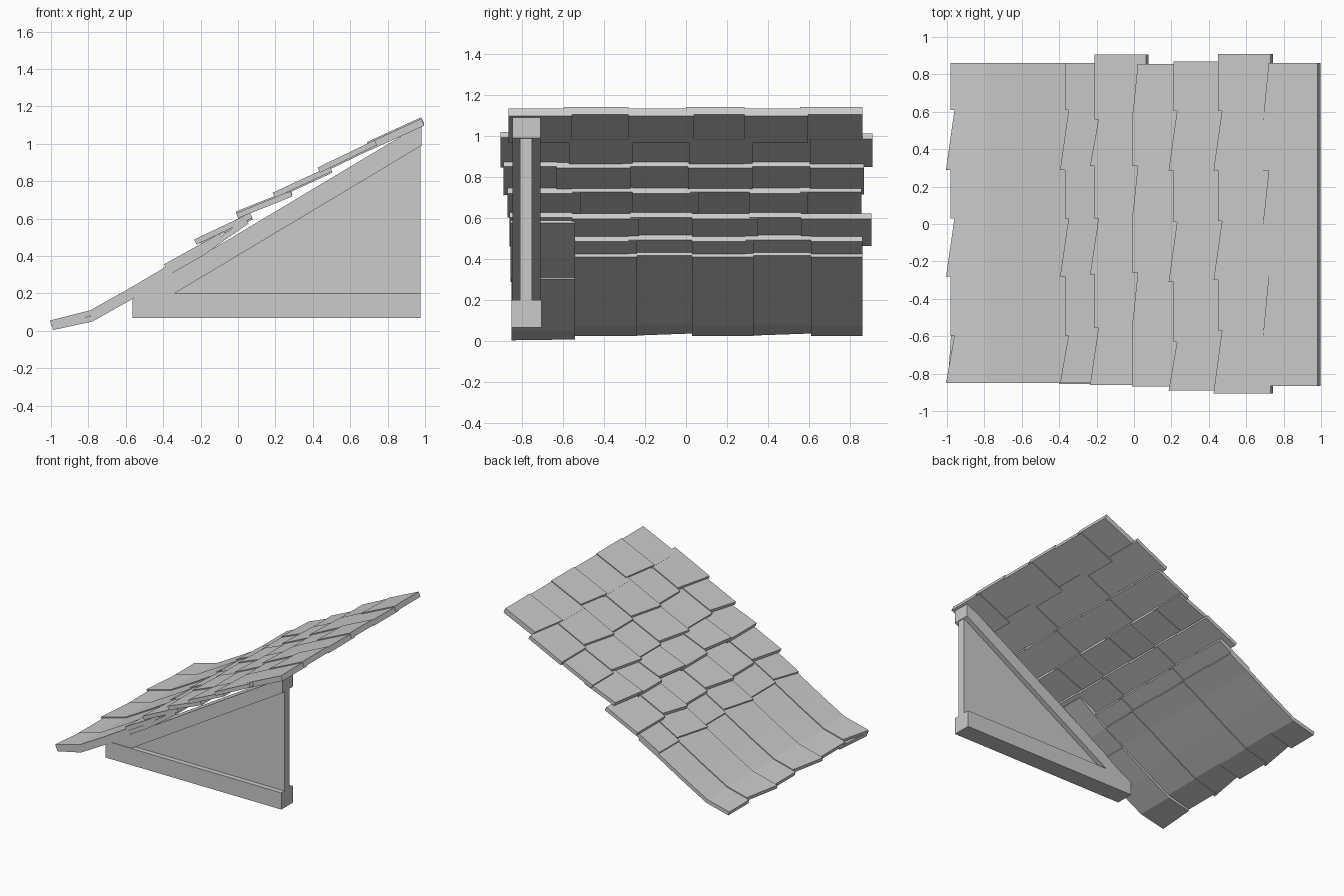
import bpy, bmesh
from mathutils import Vector

if "Cube" in bpy.data.objects:
    bpy.data.objects.remove(bpy.data.objects["Cube"])


def loft(name, sections):
    """Closed solid from matching cross-sections (lists of xyz points)."""
    bm = bmesh.new()
    rings = [[bm.verts.new(p) for p in s] for s in sections]
    n = len(rings[0])
    for a, b in zip(rings, rings[1:]):
        for i in range(n):
            bm.faces.new((a[i], a[(i + 1) % n], b[(i + 1) % n], b[i]))
    bm.faces.new(rings[0])
    bm.faces.new(rings[-1])
    bmesh.ops.recalc_face_normals(bm, faces=bm.faces)
    me = bpy.data.meshes.new(name)
    bm.to_mesh(me)
    bm.free()
    ob = bpy.data.objects.new(name, me)
    bpy.context.collection.objects.link(ob)
    return ob


def prism(name, outline, y0, y1):
    return loft(name, [[(x, y, z) for x, z in outline] for y in (y0, y1)])


def tile_section(top, y, shift, dz, thick):
    """Slab cross-section; the lower end slides by shift to slant the edge."""
    pts = [Vector(p) for p in top]
    d = pts[1] - pts[0]
    pts[0] = pts[0] + d * (shift / d.x)
    under = []
    for i, p in enumerate(pts):
        t = (pts[min(i + 1, len(pts) - 1)] - pts[max(i - 1, 0)]).normalized()
        under.append(p + Vector((t.y, -t.x)) * thick)
    return [(p.x, y, p.y + dz) for p in pts + under[::-1]]


def tile(name, top, y0, y1, s0=0, s1=0, dz0=0, dz1=0, thick=0.03):
    return loft(name, [tile_section(top, y0, s0, dz0, thick),
                       tile_section(top, y1, s1, dz1, thick)])


# Shingle courses: top profile, tile edges along y, parity of slanted tiles
courses = [
    ("eave", [(-0.98, 0.062), (-0.79, 0.11), (-0.59, 0.222), (-0.36, 0.358), (-0.2, 0.445)],
     [-0.85, -0.595, -0.28, 0.03, 0.29, 0.61, 0.86], 0),
    ("course_1", [(-0.37, 0.37), (-0.1, 0.52)],
     [-0.85, -0.595, -0.28, 0.03, 0.29, 0.61, 0.86], 0),
    ("course_2", [(-0.21, 0.5), (0.065, 0.63)],
     [-0.86, -0.555, -0.27, 0.03, 0.31, 0.56, 0.905], 0),
    ("course_3", [(-0.01, 0.638), (0.28, 0.755)],
     [-0.87, -0.555, -0.26, 0.02, 0.31, 0.555, 0.855], 1),
    ("course_4", [(0.21, 0.75), (0.49, 0.88)],
     [-0.89, -0.63, -0.31, 0.01, 0.285, 0.605, 0.868], 0),
    ("course_5", [(0.45, 0.885), (0.73, 1.02)],
     [-0.905, -0.57, -0.3, 0.015, 0.285, 0.605, 0.91], 0),
    ("ridge", [(0.69, 1.01), (0.98, 1.142)],
     [-0.865, -0.595, -0.28, 0.0, 0.285, 0.555, 0.86], 1),
]
for name, top, edges, parity in courses:
    for i, (y0, y1) in enumerate(zip(edges, edges[1:])):
        slanted = i % 2 == parity
        s0, s1 = ((-0.025, 0.02) if parity == 0 else (0, 0.03)) if slanted else (0, 0)
        # plain tiles tuck under the next slanted one
        lap = 0.04 if not slanted and i < 5 else 0
        dz = 0 if slanted else -0.008
        tile(f"shingle_{name}_{i}", top, y0, y1 + lap, s0, s1, dz, dz,
             0.04 if name == "ridge" else 0.03)

# Doubled verge tiles beneath the front edge
tile("verge_eave_tile", [(-0.995, 0.034), (-0.79, 0.078), (-0.59, 0.19), (-0.36, 0.33)],
     -0.85, -0.54, 0, 0.02)
tile("verge_upper_tile", [(-0.4, 0.315), (-0.2, 0.43), (0.04, 0.6)], -0.855, -0.54)

# Gable frame
prism("tie_beam", [(-0.565, 0.068), (0.975, 0.068), (0.975, 0.2), (-0.53, 0.2), (-0.565, 0.165)],
      -0.85, -0.705)
prism("rafter", [(-0.55, 0.19), (-0.34, 0.2), (0.98, 0.99), (0.98, 1.105)], -0.845, -0.71)
prism("gable_wall", [(-0.4, 0.18), (0.975, 0.18), (0.975, 1.02)], -0.81, -0.75)
